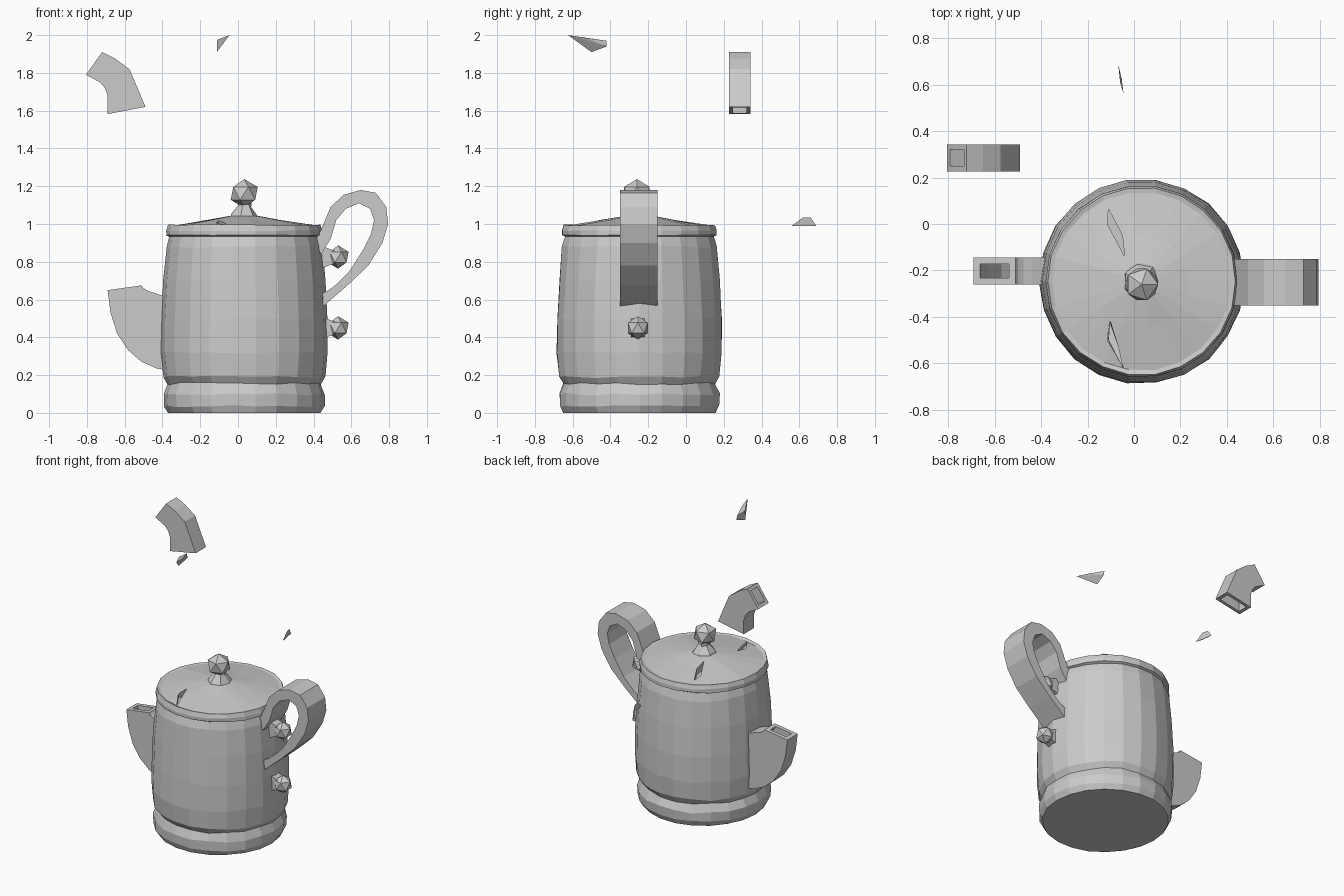
import bpy, bmesh, math, random
from mathutils import Vector

if "Cube" in bpy.data.objects:
    bpy.data.objects.remove(bpy.data.objects["Cube"])

random.seed(4)
CX, CY = 0.033, -0.247


def finish(name, bm):
    bmesh.ops.recalc_face_normals(bm, faces=bm.faces)
    me = bpy.data.meshes.new(name)
    bm.to_mesh(me)
    bm.free()
    ob = bpy.data.objects.new(name, me)
    bpy.context.collection.objects.link(ob)
    return ob


def lathe(name, profile, n, wobble=0.0):
    """Closed faceted turning of (radius, z) points about the pot axis."""
    bm = bmesh.new()
    rings = []
    for i, (r, z) in enumerate(profile):
        ring = []
        for k in range(n):
            a = 2 * math.pi * k / n
            dz = random.uniform(-wobble, wobble) if 0 < i < len(profile) - 1 else 0
            rr = r + random.uniform(-wobble, wobble) * 0.5
            ring.append(bm.verts.new((CX + rr * math.cos(a), CY + rr * math.sin(a), z + dz)))
        rings.append(ring)
    for a, b in zip(rings, rings[1:]):
        for k in range(n):
            j = (k + 1) % n
            bm.faces.new((a[k], a[j], b[j], b[k]))
    bm.faces.new(rings[0])
    bm.faces.new(rings[-1])
    return finish(name, bm)


def strap(name, pairs, y0, y1, wall=0.0):
    """Box-section sweep through paired (x, z) edge points, hollow if wall > 0."""
    bm = bmesh.new()

    def skin(t):
        rings = []
        for a, b in pairs:
            a, b = Vector(a), Vector(b)
            d = (b - a).normalized() * t
            a, b = a + d, b - d
            rings.append([bm.verts.new((p.x, y, p.y)) for p, y in
                          ((a, y0 + t), (b, y0 + t), (b, y1 - t), (a, y1 - t))])
        for r, s in zip(rings, rings[1:]):
            for k in range(4):
                j = (k + 1) % 4
                bm.faces.new((r[k], r[j], s[j], s[k]))
        return rings

    outer = skin(0)
    if wall:
        inner = skin(wall)
        for e in (0, -1):
            for k in range(4):
                j = (k + 1) % 4
                bm.faces.new((outer[e][k], outer[e][j], inner[e][j], inner[e][k]))
    else:
        bm.faces.new(outer[0])
        bm.faces.new(outer[-1])
    return finish(name, bm)


def hull(name, pts):
    bm = bmesh.new()
    vs = [bm.verts.new(p) for p in pts]
    bmesh.ops.convex_hull(bm, input=vs)
    return finish(name, bm)


def ball(name, loc, r, scale=(1, 1, 1)):
    bpy.ops.mesh.primitive_ico_sphere_add(subdivisions=1, radius=r, location=loc)
    ob = bpy.context.object
    ob.name = name
    ob.scale = scale
    return ob


# Barrel-shaped pot with foot band
lathe("pot_body", [(0.405, 0), (0.425, 0.035), (0.428, 0.10), (0.405, 0.155), (0.43, 0.19),
                   (0.441, 0.32), (0.439, 0.50), (0.428, 0.70), (0.412, 0.88), (0.395, 0.945)],
      22, 0.006)

# Lid with rim
lid = lathe("lid", [(0.39, 0.93), (0.413, 0.94), (0.413, 0.965), (0.404, 0.995),
                    (0.385, 0.99), (0.20, 1.02), (0.08, 1.042)], 22, 0.003)

# Chipped slots in the lid
for i, (pts) in enumerate([[(-0.11, 0.065), (-0.115, 0.0), (-0.04, -0.14), (-0.05, -0.05)],
                           [(-0.105, -0.42), (-0.115, -0.5), (-0.045, -0.62), (-0.065, -0.54)]]):
    cut = hull("slot_cutter", [(x, y, z) for x, y in pts for z in (0.975, 1.1)])
    cut.hide_render = True
    mod = lid.modifiers.new("slot", "BOOLEAN")
    mod.operation = 'DIFFERENCE'
    mod.solver = 'EXACT'
    mod.object = cut
    bpy.context.view_layer.objects.active = lid
    bpy.ops.object.modifier_apply(modifier=mod.name)
    bpy.data.objects.remove(cut)

# Lid knob on a flared neck
lathe("knob_neck", [(0.085, 1.025), (0.075, 1.05), (0.04, 1.095), (0.04, 1.13)], 7, 0.008)
ball("knob", (CX, -0.26, 1.162), 0.08, (1, 1, 0.95))

# Looped strap handle: (outer, inner) edge points
strap("handle", [((0.40, 0.90), (0.44, 0.84)), ((0.44, 0.97), (0.49, 0.92)),
                 ((0.49, 1.09), (0.52, 1.02)), ((0.56, 1.155), (0.57, 1.08)),
                 ((0.65, 1.18), (0.64, 1.11)), ((0.73, 1.165), (0.70, 1.08)),
                 ((0.785, 1.09), (0.72, 1.02)), ((0.795, 1.00), (0.705, 0.95)),
                 ((0.765, 0.90), (0.66, 0.86)), ((0.69, 0.78), (0.59, 0.75)),
                 ((0.58, 0.675), (0.52, 0.68)), ((0.47, 0.58), (0.48, 0.65)),
                 ((0.42, 0.54), (0.42, 0.62))], -0.35, -0.15)

# Two studs on short stems beside the handle
for n, z in (("upper", 0.825), ("lower", 0.45)):
    ball(n + "_stud", (0.53, -0.255, z), 0.062)
    strap(n + "_stud_stem", [((0.44, z - 0.06), (0.44, z + 0.06)), ((0.52, z - 0.03), (0.52, z + 0.03))],
          -0.29, -0.22)

# Broken spout stump, hollow at the top
strap("spout_base", [((-0.34, 0.61), (-0.34, 0.22)), ((-0.40, 0.62), (-0.43, 0.235)),
                     ((-0.44, 0.635), (-0.51, 0.27)), ((-0.475, 0.645), (-0.58, 0.33)),
                     ((-0.50, 0.66), (-0.64, 0.42)), ((-0.508, 0.67), (-0.675, 0.53)),
                     ((-0.51, 0.675), (-0.69, 0.65))], -0.26, -0.145, 0.028)

# Snapped-off spout tip floating above
strap("spout_tip", [((-0.69, 1.582), (-0.49, 1.62)), ((-0.69, 1.68), (-0.54, 1.74)),
                    ((-0.705, 1.72), (-0.575, 1.82)), ((-0.73, 1.75), (-0.65, 1.875)),
                    ((-0.805, 1.79), (-0.72, 1.91))], 0.227, 0.342, 0.022)

# Flying chips
hull("chip_high", [(-0.045, -0.625, 2.0), (-0.105, -0.42, 1.97), (-0.10, -0.42, 1.94),
                   (-0.112, -0.5, 1.91), (-0.065, -0.53, 1.985), (-0.11, -0.50, 1.975)])
hull("chip_low", [(-0.068, 0.69, 0.99), (-0.045, 0.56, 0.99), (-0.062, 0.66, 1.035),
                  (-0.052, 0.62, 1.035), (-0.06, 0.61, 0.99)])
